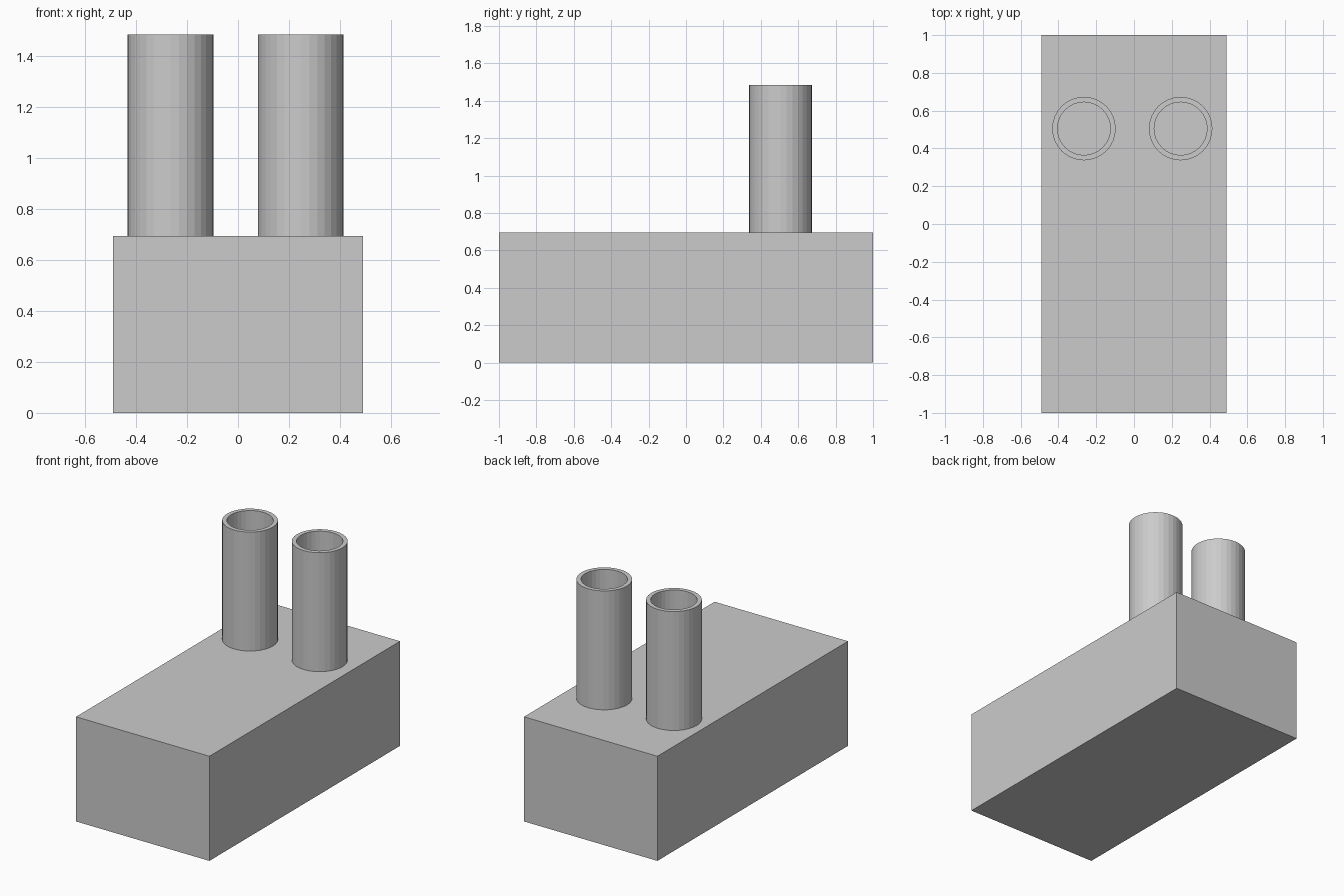
import bpy
import bmesh
from math import cos, sin, tau

cube = bpy.data.objects.get("Cube")
if cube:
    bpy.data.objects.remove(cube, do_unlink=True)

grey = bpy.data.materials.new("light grey")
grey.use_nodes = True
COLOUR = (0.6, 0.6, 0.6, 1)
grey.diffuse_color = COLOUR
grey.node_tree.nodes["Principled BSDF"].inputs["Base Color"].default_value = COLOUR

BASE_TOP = 0.695
TUBE_TOP = 1.485


def add_object(name, bm, location):
    bmesh.ops.recalc_face_normals(bm, faces=bm.faces)
    mesh = bpy.data.meshes.new(name)
    bm.to_mesh(mesh)
    bm.free()
    mesh.materials.append(grey)
    obj = bpy.data.objects.new(name, mesh)
    obj.location = location
    bpy.context.collection.objects.link(obj)
    return obj


def add_tube(name, location, outer, inner, height, sides=32):
    """Hollow pipe with flat sides, from a rectangular wall section swept round."""
    bm = bmesh.new()
    section = [(outer, 0), (outer, height), (inner, height), (inner, 0)]
    rings = [[bm.verts.new((r * cos(tau * i / sides), r * sin(tau * i / sides), z))
              for i in range(sides)] for r, z in section]
    for k, ring in enumerate(rings):
        after = rings[(k + 1) % len(rings)]
        for i in range(sides):
            j = (i + 1) % sides
            bm.faces.new((ring[i], ring[j], after[j], after[i]))
    return add_object(name, bm, location)


# Solid rectangular base
bm = bmesh.new()
bmesh.ops.create_cube(bm, size=1)
bmesh.ops.scale(bm, vec=(0.98, 2, BASE_TOP), verts=bm.verts)
add_object("base_block", bm, (0, 0, BASE_TOP / 2))

# Pair of open pipes standing near the back
for name, x in (("right_pipe", -0.265), ("left_pipe", 0.247)):
    add_tube(name, (x, 0.505, BASE_TOP), 0.168, 0.14, TUBE_TOP - BASE_TOP)
